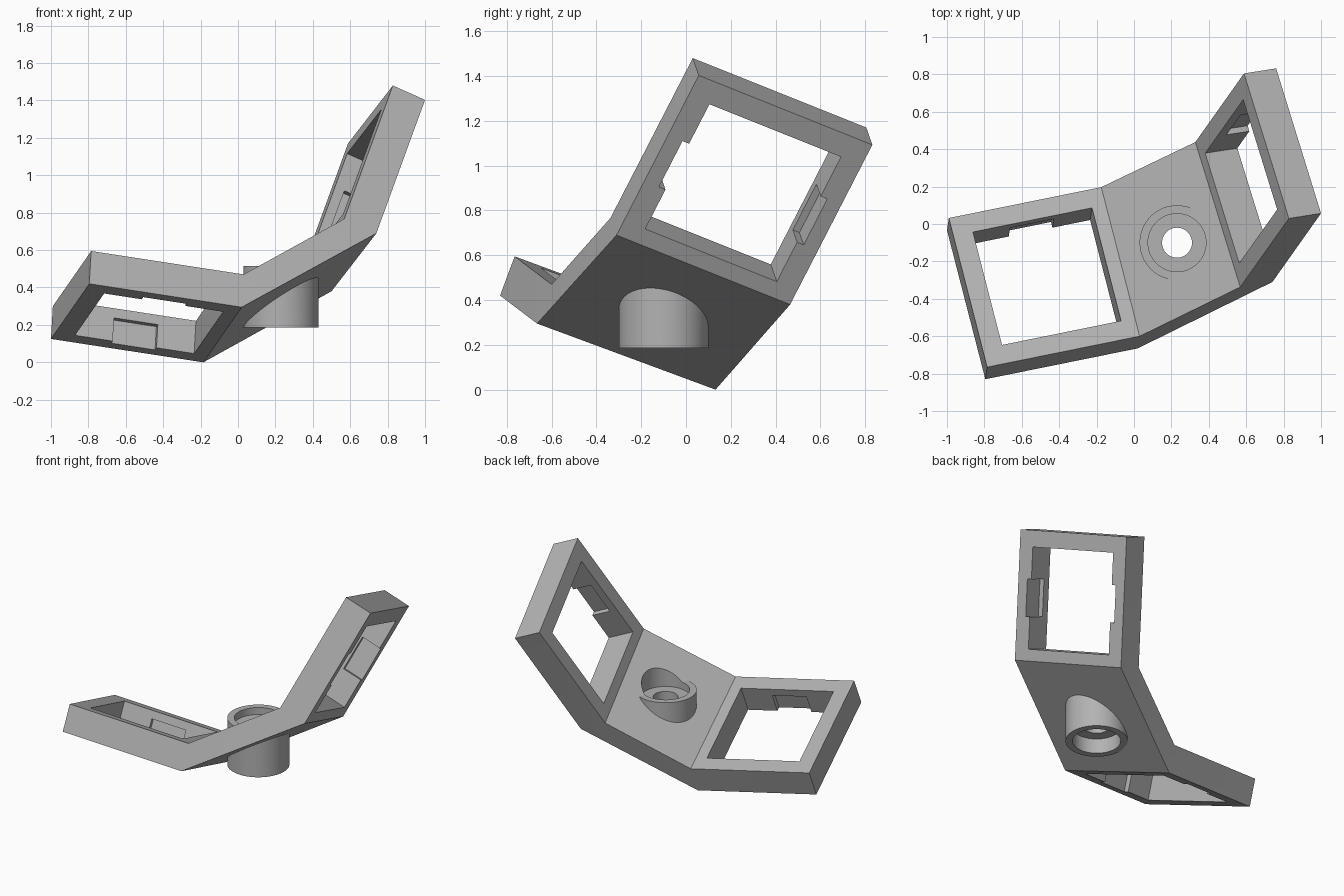
import bpy
import bmesh
from mathutils import Vector

cube = bpy.data.objects.get("Cube")
if cube:
    bpy.data.objects.remove(cube, do_unlink=True)

grey = bpy.data.materials.new("plain grey")
grey.use_nodes = True
colour = (0.45, 0.45, 0.45, 1)
grey.diffuse_color = colour
grey.node_tree.nodes["Principled BSDF"].inputs["Base Color"].default_value = colour

# Each frame is an oblique box: origin corner, length, width and thickness axes
LEFT_END = [Vector(v) for v in ((-0.795, -0.83, 0.42), (0.815, 0.165, -0.125),
                                (-0.205, 0.797, -0.295), (0.01, 0.065, 0.175))]
RIGHT_END = [Vector(v) for v in ((0.74, -0.31, 0.69), (0.26, 0.367, 0.713),
                                 (-0.24, 0.775, -0.31), (-0.172, -0.027, 0.077))]
POST = Vector((0.23, -0.1, 0))


def at(frame, s, t, n):
    o, a, e, k = frame
    return o + a * s + e * t + k * n


def finish(name, bm):
    bmesh.ops.recalc_face_normals(bm, faces=bm.faces)
    mesh = bpy.data.meshes.new(name)
    bm.to_mesh(mesh)
    bm.free()
    mesh.materials.append(grey)
    obj = bpy.data.objects.new(name, mesh)
    bpy.context.collection.objects.link(obj)
    return obj


def loft(name, stations):
    """Join four-sided sections given as (frame, s, t0, t1, n0, n1)."""
    bm = bmesh.new()
    rings = [[bm.verts.new(at(f, s, t, n))
              for t, n in ((t0, n0), (t1, n0), (t1, n1), (t0, n1))]
             for f, s, t0, t1, n0, n1 in stations]
    for r, q in zip(rings, rings[1:]):
        for i in range(4):
            j = (i + 1) % 4
            bm.faces.new((r[i], r[j], q[j], q[i]))
    bm.faces.new(rings[0])
    bm.faces.new(rings[-1])
    return finish(name, bm)


def cylinder(name, radius, z0, z1):
    bm = bmesh.new()
    bmesh.ops.create_cone(bm, cap_ends=True, segments=96, radius1=radius,
                          radius2=radius, depth=z1 - z0)
    bmesh.ops.translate(bm, verts=bm.verts, vec=POST + Vector((0, 0, (z0 + z1) / 2)))
    return finish(name, bm)


def combine(target, tool, operation):
    mod = target.modifiers.new(operation, "BOOLEAN")
    mod.operation = operation
    mod.solver = "EXACT"
    mod.object = tool
    tool.hide_render = True
    bpy.ops.object.select_all(action="DESELECT")
    bpy.context.view_layer.objects.active = target
    target.select_set(True)
    bpy.ops.object.modifier_apply(modifier=mod.name)
    bpy.data.objects.remove(tool, do_unlink=True)


# Bent strip: two end frames joined by a sloping middle plate
bracket = loft("bent_bracket", [(f, s, 0, 1, 0, 1)
                                for f in (LEFT_END, RIGHT_END) for s in (0, 1)])

# Square windows with a shallow clip notch in the front and back walls
for frame, window, notch in ((LEFT_END, (0.128, 0.909), (0.375, 0.662)),
                             (RIGHT_END, (0.091, 0.872), (0.338, 0.625))):
    combine(bracket, loft("window_cutter", [(frame, s, 0.122, 0.88, -0.5, 1.5)
                                            for s in window]), "DIFFERENCE")
    combine(bracket, loft("notch_cutter", [(frame, s, 0.084, 0.918, -0.2, 0.71)
                                           for s in notch]), "DIFFERENCE")

# Upright post through the plate, counterbored at both ends
combine(bracket, cylinder("post", 0.2, 0.185, 0.515), "UNION")
for radius, low, high in ((0.155, 0.465, 1.2), (0.155, -0.3, 0.29), (0.08, -0.4, 1.3)):
    combine(bracket, cylinder("bore_cutter", radius, low, high), "DIFFERENCE")

bpy.ops.object.shade_smooth_by_angle(angle=0.5)
